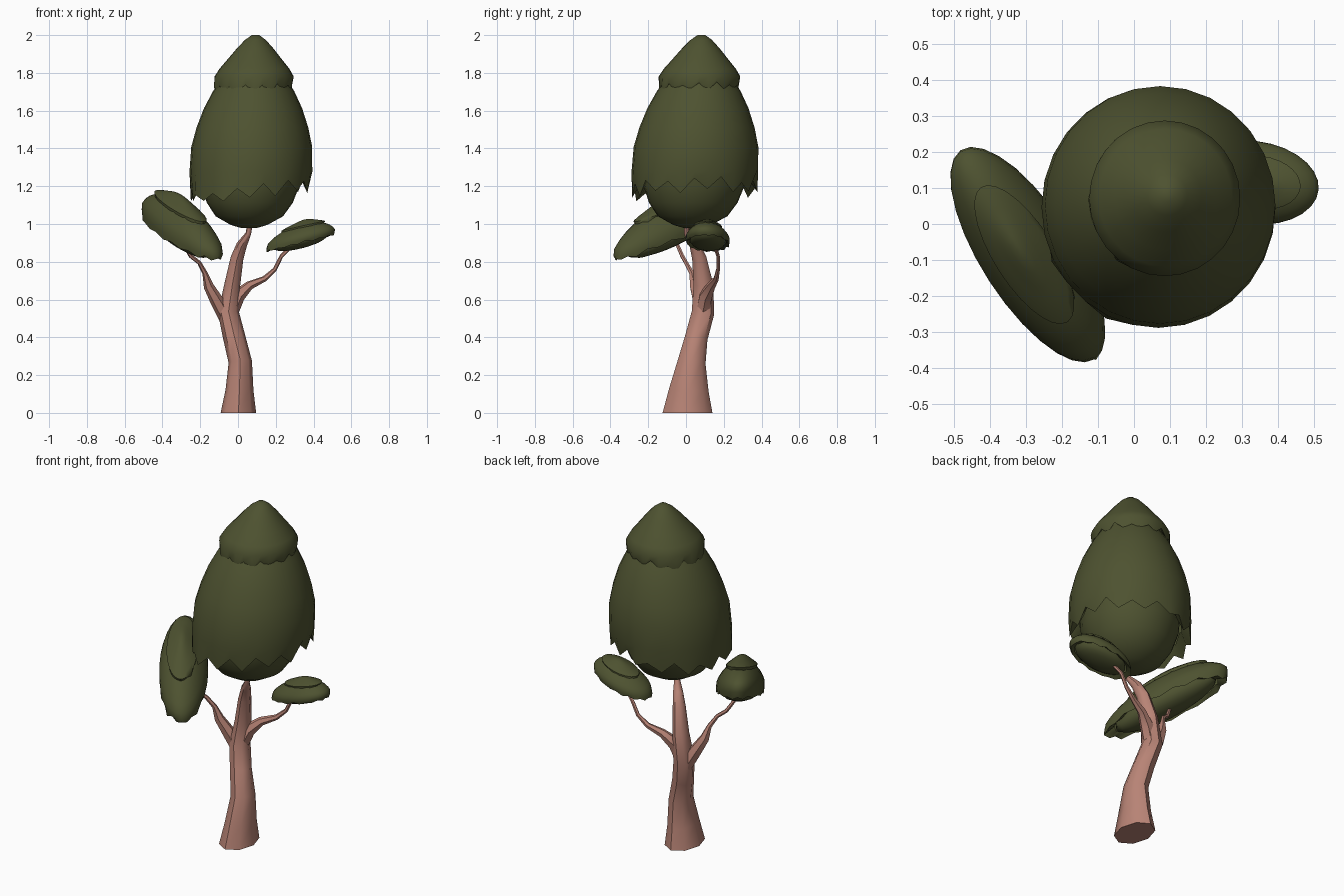
import bpy, bmesh, math, random
from mathutils import Vector, Matrix

if "Cube" in bpy.data.objects:
    bpy.data.objects.remove(bpy.data.objects["Cube"])

random.seed(4)


def material(name, rgb):
    m = bpy.data.materials.new(name)
    m.diffuse_color = (*rgb, 1)
    m.use_nodes = True
    m.node_tree.nodes["Principled BSDF"].inputs["Base Color"].default_value = m.diffuse_color
    return m


LEAF = material("dark_olive_leaf", (0.076, 0.085, 0.030))
BARK = material("pinkish_bark", (0.48, 0.23, 0.18))


def loft(name, rings, mat, angle, cap_start=True, cap_end=True):
    """Skin a list of equal-length closed rings into one object."""
    bm = bmesh.new()
    loops = [[bm.verts.new(p) for p in r] for r in rings]
    n = len(loops[0])
    for a, b in zip(loops, loops[1:]):
        for i in range(n):
            j = (i + 1) % n
            bm.faces.new((a[i], a[j], b[j], b[i]))
    if cap_start:
        bm.faces.new(loops[0][::-1])
    if cap_end:
        bm.faces.new(loops[-1])
    bmesh.ops.recalc_face_normals(bm, faces=bm.faces)
    me = bpy.data.meshes.new(name)
    bm.to_mesh(me)
    bm.free()
    me.materials.append(mat)
    ob = bpy.data.objects.new(name, me)
    bpy.context.collection.objects.link(ob)
    bpy.ops.object.select_all(action='DESELECT')
    ob.select_set(True)
    bpy.context.view_layer.objects.active = ob
    bpy.ops.object.shade_smooth_by_angle(angle=math.radians(angle))
    return ob


def limb(name, path, sides, flat_start=False):
    """Tapering limb through (x, y, z, radius_x, radius_y) points."""
    pts = [Vector(p[:3]) for p in path]
    rings = []
    for k, p in enumerate(path):
        t = pts[min(k + 1, len(pts) - 1)] - pts[max(k - 1, 0)]
        if flat_start and k == 0:
            t = Vector((0, 0, 1))
        q = Vector((0, 0, 1)).rotation_difference(t.normalized())
        rings.append([pts[k] + q @ Vector((p[3] * math.cos(a), p[4] * math.sin(a), 0))
                      for a in (2 * math.pi * i / sides for i in range(sides))])
    return loft(name, rings, BARK, 45)


# trunk and branches
limb("trunk", [
    (0.002, 0.008, 0, 0.094, 0.132), (0.008, 0.015, 0.12, 0.074, 0.105),
    (0.012, 0.03, 0.27, 0.062, 0.074), (-0.02, 0.055, 0.40, 0.059, 0.06),
    (-0.05, 0.09, 0.53, 0.056, 0.06), (-0.03, 0.092, 0.68, 0.042, 0.052),
    (-0.005, 0.07, 0.82, 0.034, 0.038), (0.02, 0.045, 0.89, 0.028, 0.028),
    (0.055, 0.005, 0.95, 0.015, 0.015), (0.07, 0.0, 1.04, 0.013, 0.013)], 8, True)
limb("left_branch", [
    (-0.06, 0.09, 0.50, 0.04, 0.04), (-0.11, 0.07, 0.59, 0.036, 0.036),
    (-0.155, 0.045, 0.67, 0.027, 0.027), (-0.175, 0.03, 0.74, 0.014, 0.014),
    (-0.205, 0.0, 0.795, 0.011, 0.011), (-0.25, -0.02, 0.83, 0.011, 0.011),
    (-0.29, -0.05, 0.90, 0.010, 0.010)], 6)
limb("right_branch", [
    (-0.035, 0.09, 0.54, 0.04, 0.04), (0.0, 0.105, 0.62, 0.038, 0.038),
    (0.06, 0.135, 0.675, 0.024, 0.024), (0.14, 0.16, 0.71, 0.015, 0.015),
    (0.195, 0.17, 0.76, 0.011, 0.011), (0.23, 0.17, 0.83, 0.010, 0.010),
    (0.29, 0.15, 0.89, 0.010, 0.010)], 6)

# foliage profiles as (radius, height) in unit space
BULB = [(0.14, 0.0), (0.30, 0.015), (0.55, 0.06), (0.70, 0.13), (0.80, 0.22), (0.82, 0.36)]
SKIRT = [(1.0, 0.29), (0.985, 0.42), (0.91, 0.52), (0.80, 0.62), (0.66, 0.71), (0.45, 0.81)]
CAP = [(0.645, 0.785), (0.57, 0.825), (0.44, 0.875), (0.30, 0.93), (0.17, 0.975), (0.06, 1.0)]
SEG = 28


def ring(mat, radius, heights, flare=None):
    out = []
    for i in range(SEG):
        a = 2 * math.pi * i / SEG
        r = radius * (flare[i] if flare else 1)
        out.append(mat @ Vector((r * math.cos(a), r * math.sin(a), heights[i])))
    return out


def shell(name, mat, profile, hem, depth, sway, angle=0.0):
    """Lathed leaf layer with a ragged hem folded back inside."""
    r0 = profile[0][0]
    heights, flare = [], []
    for i in range(SEG):
        a = 2 * math.pi * i / SEG
        tooth = random.uniform(0.5, 1.0) if i % 2 else random.uniform(-0.5, 0.2)
        heights.append(hem + sway * math.cos(a - angle) - depth * tooth)
        flare.append(random.uniform(0.97, 1.04))
    inner = ring(mat, r0 * 0.84, [h + depth * 1.3 for h in heights])
    rim = ring(mat, r0 * 0.97, heights, flare)
    body = [ring(mat, r, [h] * SEG) for r, h in profile]
    loft(name, [inner, rim] + body, LEAF, 50, cap_start=False)


def crown(name, centre, along, across, up, base=0.0):
    """Bulb, skirt and cap mapped through three axis vectors."""
    m = Matrix((along, across, up)).transposed().to_4x4()
    m.translation = Vector(centre) - Vector(up) * base
    loft(name + "_bulb", [ring(m, r, [h] * SEG) for r, h in BULB], LEAF, 50)
    shell(name + "_skirt", m, SKIRT, 0.21, 0.055, 0.03, 0.3)
    shell(name + "_cap", m, CAP, 0.735, 0.04, 0.012, 0.8)


# main crown and the two flattened side clumps
crown("main_crown", (0.058, 0.032, 0.98), (0.325, 0, 0), (0, 0.335, 0), (0.035, 0.05, 1.02))
crown("left_clump", (-0.295, -0.085, 0.96), (0.187, -0.29, -0.13), (0.107, 0.074, 0),
      (-0.02, 0, 0.28), 0.3)
crown("right_clump", (0.332, 0.115, 0.915), (0.18, -0.02, 0.04), (0.01, 0.115, 0),
      (0.03, 0, 0.155), 0.3)
